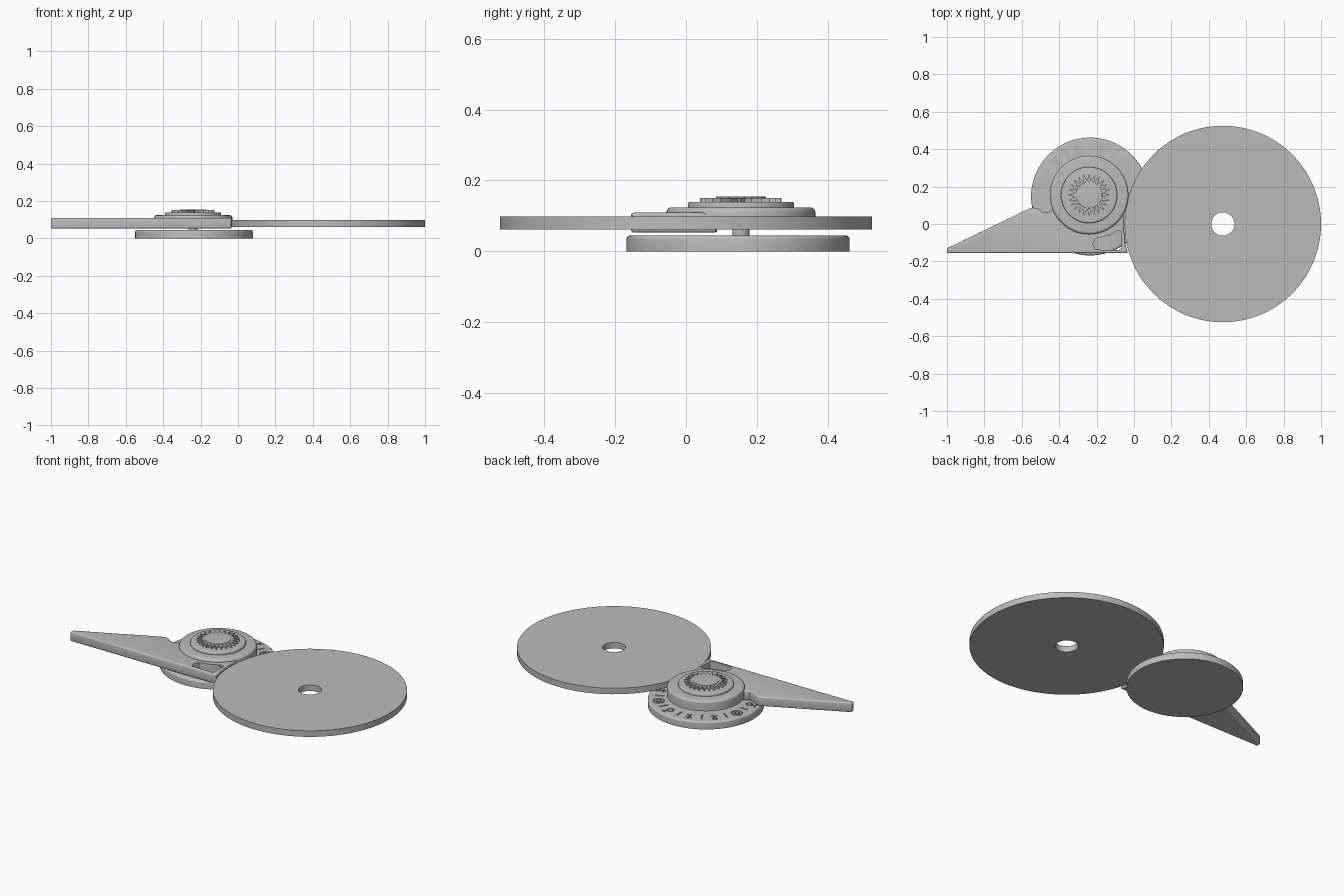
import bpy, bmesh
from math import sin, cos, pi, radians
from mathutils import Vector, Matrix

default = bpy.data.objects.get("Cube")
if default:
    bpy.data.objects.remove(default)

grey = bpy.data.materials.new("plain grey")
grey.use_nodes = True
grey.diffuse_color = (0.5, 0.5, 0.5, 1)
grey.node_tree.nodes["Principled BSDF"].inputs["Base Color"].default_value = (0.5, 0.5, 0.5, 1)

DIAL = (-0.235, 0.147)
HUB = (-0.24, 0.155)


def finish(name, bm):
    bmesh.ops.remove_doubles(bm, verts=bm.verts, dist=1e-5)
    bmesh.ops.recalc_face_normals(bm, faces=bm.faces)
    mesh = bpy.data.meshes.new(name)
    bm.to_mesh(mesh)
    bm.free()
    mesh.materials.append(grey)
    obj = bpy.data.objects.new(name, mesh)
    bpy.context.collection.objects.link(obj)
    return obj


def smooth(obj):
    bpy.ops.object.select_all(action='DESELECT')
    obj.select_set(True)
    bpy.context.view_layer.objects.active = obj
    bpy.ops.object.shade_smooth_by_angle(angle=radians(35))


def spin_profile(bm, centre, profile, steps, closed=False):
    """Turn an (r, z) profile about a vertical axis."""
    verts = [bm.verts.new((centre[0] + r, centre[1], z)) for r, z in profile]
    pairs = list(zip(verts, verts[1:]))
    if closed:
        pairs.append((verts[-1], verts[0]))
    edges = [bm.edges.new(p) for p in pairs]
    bmesh.ops.spin(bm, geom=verts + edges, cent=(*centre, 0), axis=(0, 0, 1),
                   angle=2 * pi, steps=steps, use_merge=True)


def rounded_disc(name, centre, radius, z0, z1, fillet):
    arc = [(radius - fillet + fillet * cos(a), z1 - fillet + fillet * sin(a))
           for a in (i * pi / 10 for i in range(6))]
    bm = bmesh.new()
    spin_profile(bm, centre, [(0, z0), (radius, z0)] + arc + [(0, z1)], 96)
    return finish(name, bm)


def ring(bm, centre, inner, outer, z0, z1, steps):
    spin_profile(bm, centre, [(inner, z0), (outer, z0), (outer, z1), (inner, z1)], steps, True)


def prism(name, points, z0, z1):
    bm = bmesh.new()
    face = bm.faces.new([bm.verts.new((x, y, z0)) for x, y in points])
    top = bmesh.ops.extrude_face_region(bm, geom=[face])["geom"]
    bmesh.ops.translate(bm, vec=(0, 0, z1 - z0),
                        verts=[v for v in top if isinstance(v, bmesh.types.BMVert)])
    return finish(name, bm)


def bake(obj):
    """Replace the mesh with its modified result."""
    graph = bpy.context.evaluated_depsgraph_get()
    mesh = bpy.data.meshes.new_from_object(obj.evaluated_get(graph))
    obj.modifiers.clear()
    obj.data = mesh


def cut(obj, cutter):
    mod = obj.modifiers.new("cut", 'BOOLEAN')
    mod.operation = 'DIFFERENCE'
    mod.solver = 'EXACT'
    mod.use_self = True
    mod.object = cutter
    bpy.context.view_layer.update()
    bake(obj)
    bpy.data.objects.remove(cutter)


# Large wheel with its centre hole
bm = bmesh.new()
ring(bm, (0.475, 0), 0.062, 0.525, 0.062, 0.098, 128)
smooth(finish("large_wheel", bm))

# Round base with engraved dial marks
base = rounded_disc("base_dial", DIAL, 0.315, 0, 0.045, 0.012)
bm = bmesh.new()
ENGRAVE = (0.038, 0.055)


def spot(angle, r, side=0):
    """Point on the dial at a given angle and radius, shifted sideways."""
    return (DIAL[0] + r * cos(angle) - side * sin(angle),
            DIAL[1] + r * sin(angle) + side * cos(angle))


def stroke(angle, r, side, length, width=0.007, turn=0):
    x, y = spot(angle, r, side)
    place = (Matrix.Translation((x, y, sum(ENGRAVE) / 2))
             @ Matrix.Rotation(angle + turn, 4, 'Z')
             @ Matrix.Diagonal((length, width, ENGRAVE[1] - ENGRAVE[0], 1)))
    bmesh.ops.create_cube(bm, size=1, matrix=place)


for i in range(12):
    stroke(i * pi / 6, 0.252, 0, 0.052)
    a = (i + 0.5) * pi / 6
    kind = i % 4
    if kind == 1:      # double ring
        for radius in (0.016, 0.032):
            ring(bm, spot(a, 0.26), radius - 0.006, radius, *ENGRAVE, 20)
    elif kind == 2:    # ring with an arrow
        ring(bm, spot(a, 0.25), 0.013, 0.02, *ENGRAVE, 20)
        stroke(a, 0.278, -0.012, 0.022, turn=-0.4)
        stroke(a, 0.288, -0.014, 0.026, turn=pi / 2)
    elif kind == 3:    # crossed strokes
        stroke(a, 0.26, 0, 0.06)
        stroke(a, 0.272, 0, 0.036, turn=pi / 2)
        stroke(a, 0.245, -0.012, 0.026, turn=0.7)
    else:              # stacked bars below a ring
        ring(bm, spot(a, 0.276), 0.008, 0.014, *ENGRAVE, 16)
        stroke(a, 0.245, 0, 0.034)
        stroke(a, 0.245, 0, 0.036, turn=pi / 2)
cut(base, finish("dial_cutter", bm))
smooth(base)

# Short axle between base and hub
bm = bmesh.new()
spin_profile(bm, HUB, [(0, 0.04), (0.024, 0.04), (0.024, 0.07), (0, 0.07)], 32)
smooth(finish("axle", bm))

# Tapered pointer arm with rounded edges, hollowed to follow the wheel rim
outline = [(-1, -0.155), (-0.033, -0.155), (-0.047, -0.1), (-0.055, -0.02), (-0.055, 0.085),
           (-0.42, 0.085), (-0.46, 0.06), (-0.49, 0.065), (-0.515, 0.083), (-0.54, 0.088),
           (-0.565, 0.08), (-1, -0.13)]
arm = prism("pointer_arm", outline, 0.053, 0.109)
bevel = arm.modifiers.new("round", 'BEVEL')
bevel.width = 0.007
bevel.segments = 3
bevel.limit_method = 'ANGLE'
bevel.angle_limit = radians(50)
bpy.context.view_layer.update()
bake(arm)

# Viewing window through the arm
window = [(-0.22, -0.105), (-0.205, -0.137), (-0.085, -0.14), (-0.068, -0.13),
          (-0.066, -0.04), (-0.09, -0.035), (-0.13, -0.06), (-0.205, -0.077)]
cut(arm, prism("window_cutter", window, 0.03, 0.13))
smooth(arm)

# Stepped hub
smooth(rounded_disc("hub", HUB, 0.21, 0.064, 0.124, 0.014))
smooth(rounded_disc("hub_step", HUB, 0.15, 0.12, 0.139, 0.006))

# Sunburst emblem: pointed rays round a plain disc
RAYS = 24
star = []
for i in range(2 * RAYS):
    r = 0.078 if i % 2 else 0.115
    a = i * pi / RAYS
    star.append((HUB[0] + r * cos(a), HUB[1] + r * sin(a)))
prism("sun_rays", star, 0.137, 0.151)
smooth(rounded_disc("sun_disc", HUB, 0.071, 0.137, 0.154, 0.002))
